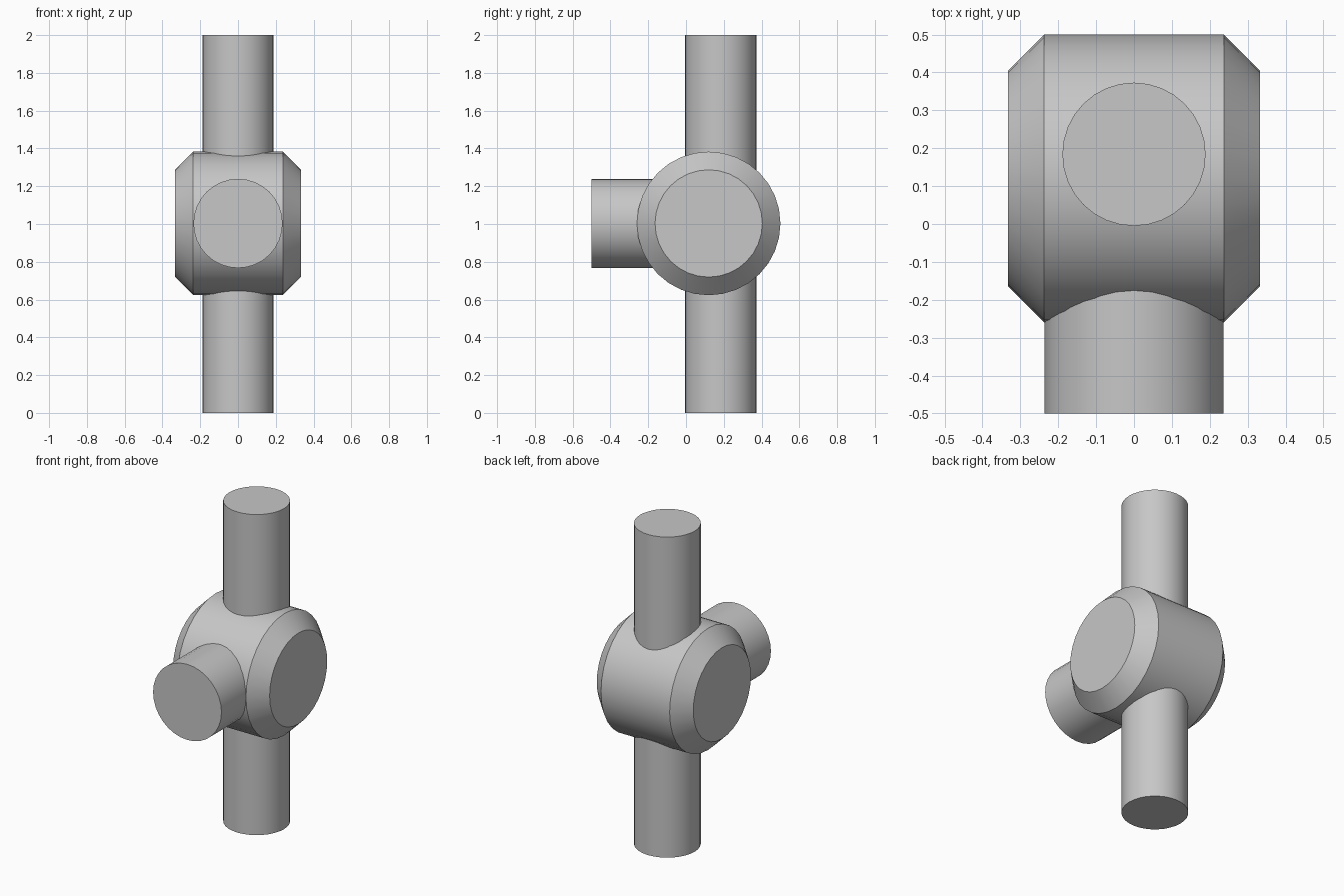
import bpy
import bmesh
import math
from mathutils import Matrix, Vector

SEGMENTS = 32
HUB_Y, HUB_Z = 0.12, 1.003

default = bpy.data.objects.get("Cube")
if default:
    bpy.data.objects.remove(default, do_unlink=True)

# Single plain grey
grey = bpy.data.materials.new("plain grey")
grey.use_nodes = True
colour = (0.57, 0.57, 0.57, 1)
grey.diffuse_color = colour
grey.node_tree.nodes["Principled BSDF"].inputs["Base Color"].default_value = colour


def turned_part(name, profile, axis, centre):
    """Turn (distance, radius) rings around an axis and cap both ends."""
    bm = bmesh.new()
    rings = []
    for along, radius in profile:
        ring = []
        for i in range(SEGMENTS):
            a = math.tau * i / SEGMENTS
            ring.append(bm.verts.new((radius * math.cos(a), radius * math.sin(a), along)))
        rings.append(ring)
    for low, high in zip(rings, rings[1:]):
        for i in range(SEGMENTS):
            j = (i + 1) % SEGMENTS
            bm.faces.new((low[i], low[j], high[j], high[i]))
    bm.faces.new(reversed(rings[0]))
    bm.faces.new(rings[-1])
    turn = Vector((0, 0, 1)).rotation_difference(Vector(axis)).to_matrix().to_4x4()
    bm.transform(Matrix.Translation(centre) @ turn)
    bmesh.ops.recalc_face_normals(bm, faces=bm.faces)
    mesh = bpy.data.meshes.new(name)
    bm.to_mesh(mesh)
    bm.free()
    mesh.materials.append(grey)
    obj = bpy.data.objects.new(name, mesh)
    bpy.context.collection.objects.link(obj)
    bpy.ops.object.select_all(action="DESELECT")
    obj.select_set(True)
    bpy.context.view_layer.objects.active = obj
    bpy.ops.object.shade_smooth_by_angle(angle=math.radians(30))
    return obj


# Chamfered drum lying along x
turned_part("hub_drum",
            [(-0.333, 0.284), (-0.237, 0.38), (0.237, 0.38), (0.333, 0.284)],
            (1, 0, 0), (0, HUB_Y, HUB_Z))

# Upright rod through the drum, set slightly back
turned_part("upright_rod", [(0, 0.189), (2, 0.189)], (0, 0, 1), (0, 0.184, 0))

# Short stub pointing forward
turned_part("front_stub", [(0, 0.236), (HUB_Y + 0.5, 0.236)],
            (0, -1, 0), (0, HUB_Y, HUB_Z))
